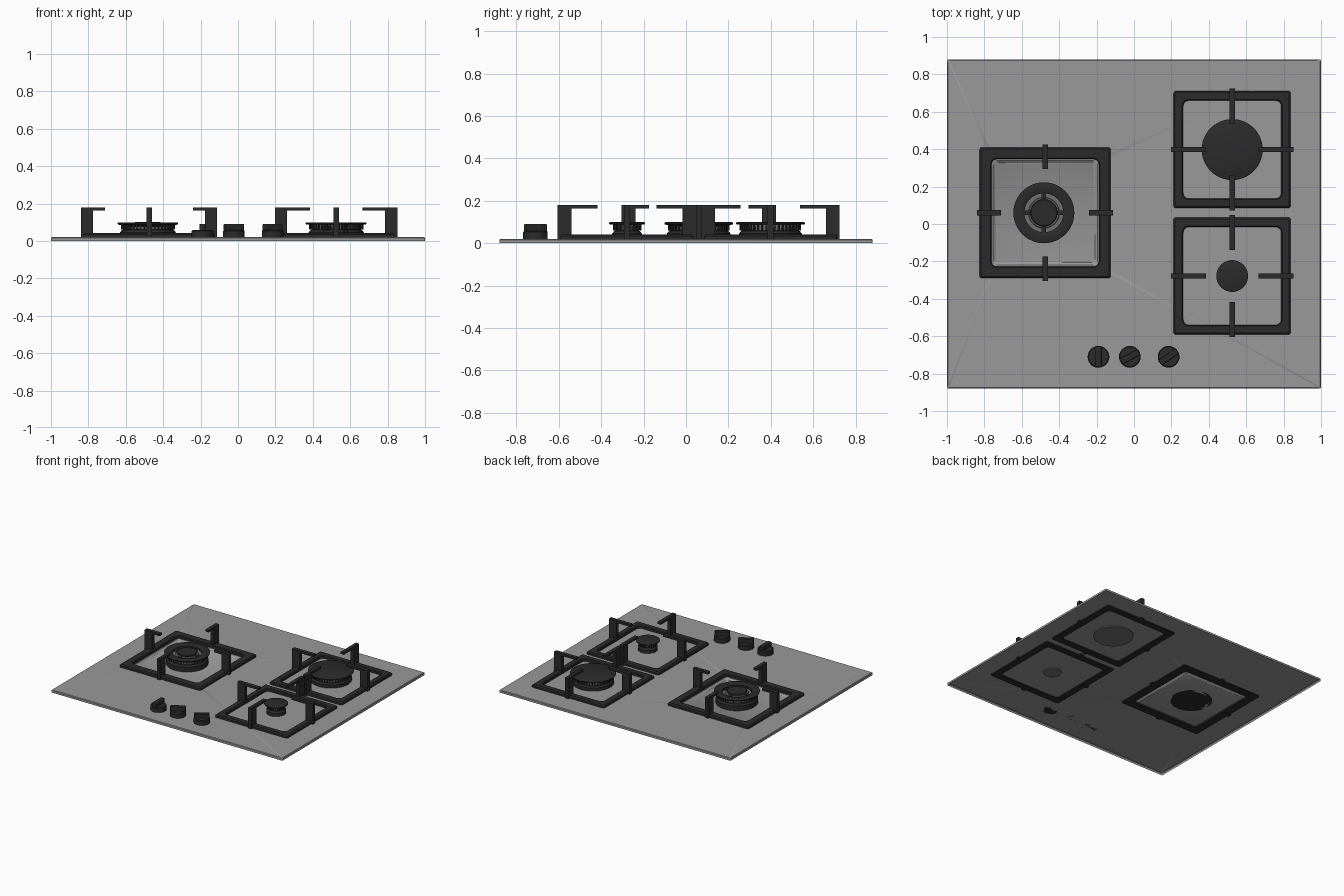
import bpy, bmesh
from math import pi, sin, cos, radians
from mathutils import Matrix, Vector

cube = bpy.data.objects.get("Cube")
if cube:
    bpy.data.objects.remove(cube)


def material(name, value):
    m = bpy.data.materials.new(name)
    m.use_nodes = True
    colour = (value, value, value, 1)
    m.diffuse_color = colour
    m.node_tree.nodes["Principled BSDF"].inputs["Base Color"].default_value = colour
    return m


STEEL = material("brushed steel", 0.32)
BLACK = material("black iron", 0.024)
METAL = material("burner metal", 0.17)


def finish(name, bm, mat, recalc=True):
    if recalc:
        bmesh.ops.recalc_face_normals(bm, faces=bm.faces)
    mesh = bpy.data.meshes.new(name)
    bm.to_mesh(mesh)
    bm.free()
    mesh.materials.append(mat)
    ob = bpy.data.objects.new(name, mesh)
    bpy.context.collection.objects.link(ob)
    bpy.ops.object.select_all(action='DESELECT')
    ob.select_set(True)
    bpy.context.view_layer.objects.active = ob
    bpy.ops.object.shade_smooth_by_angle(angle=radians(35))
    return ob


def rounded_rect(bm, cx, cy, hx, hy, r, z, steps=4):
    verts = []
    for q, (sx, sy) in enumerate([(1, 1), (-1, 1), (-1, -1), (1, -1)]):
        for i in range(steps + 1):
            a = (q + i / steps) * pi / 2
            verts.append(bm.verts.new((cx + sx * (hx - r) + r * cos(a),
                                       cy + sy * (hy - r) + r * sin(a), z)))
    return verts


def bridge(bm, a, b):
    n = len(a)
    for i in range(n):
        j = (i + 1) % n
        bm.faces.new((a[i], a[j], b[j], b[i]))


def lathe(name, cx, cy, profile, mat, segments=48):
    """Spin (radius, z) points; closed with flat ends."""
    bm = bmesh.new()
    loops = [[bm.verts.new((cx + r * cos(2 * pi * i / segments),
                            cy + r * sin(2 * pi * i / segments), z))
              for i in range(segments)] for r, z in profile]
    for a, b in zip(loops, loops[1:]):
        bridge(bm, a, b)
    bm.faces.new(loops[0])
    bm.faces.new(loops[-1])
    return finish(name, bm, mat)


def add_box(bm, centre, size, angle=0, pivot=(0, 0)):
    m = (Matrix.Translation((pivot[0], pivot[1], 0)) @ Matrix.Rotation(angle, 4, 'Z')
         @ Matrix.Translation(Vector(centre)) @ Matrix.Diagonal((*size, 1)))
    bmesh.ops.create_cube(bm, size=1, matrix=m)


# Pressed steel sheet: open skirt, flat top, recessed pan on the left
LX, LY = -0.475, 0.06
bm = bmesh.new()
loops = [rounded_rect(bm, 0, 0, 1, 0.88, 0.008, 0),
         rounded_rect(bm, 0, 0, 1, 0.88, 0.008, 0.016),
         rounded_rect(bm, 0, 0, 0.995, 0.875, 0.006, 0.02),
         rounded_rect(bm, LX, LY, 0.28, 0.28, 0.02, 0.02),
         rounded_rect(bm, LX, LY, 0.266, 0.266, 0.018, 0.008)]
for a, b in zip(loops, loops[1:]):
    bridge(bm, a, b)
bm.faces.new(loops[-1])
finish("hob_plate", bm, STEEL, recalc=False)


def grate(name, cx, cy, outer, inner, tip):
    # Square base frame with chamfered top edges
    bm = bmesh.new()
    rings = [rounded_rect(bm, cx, cy, h, h, r, z) for h, r, z in (
        (outer, 0.012, 0.013), (outer, 0.012, 0.034), (outer - 0.008, 0.01, 0.042),
        (inner + 0.006, 0.034, 0.042), (inner, 0.03, 0.036), (inner, 0.03, 0.013))]
    for a, b in zip(rings, rings[1:] + rings[:1]):
        bridge(bm, a, b)
    finish(name + "_frame", bm, BLACK)
    # Four hooked pan supports
    reach = outer + 0.014
    bm = bmesh.new()
    side = [(reach, 0.012), (reach, 0.18), (tip, 0.18), (tip, 0.163),
            (reach - 0.065, 0.163), (reach - 0.065, 0.012)]
    for k in range(4):
        turn = Matrix.Translation((cx, cy, 0)) @ Matrix.Rotation(k * pi / 2, 4, 'Z')
        a, b = [[bm.verts.new(turn @ Vector((x, w, z))) for x, z in side]
                for w in (-0.014, 0.014)]
        bridge(bm, a, b)
        bm.faces.new(a)
        bm.faces.new(b)
    finish(name + "_pan_supports", bm, BLACK)


def burner(name, cx, cy, r, teeth):
    body = r - 0.015
    lathe(name + "_cup", cx, cy, [(body - 0.006, 0.012), (body - 0.006, 0.022)], METAL)
    lathe(name + "_base", cx, cy, [(body, 0.021), (body, 0.045), (body - 0.01, 0.058),
                                   (body - 0.025, 0.062)], BLACK)
    lathe(name + "_flame_ring", cx, cy, [(body - 0.014, 0.06), (body - 0.008, 0.09)], METAL)
    bm = bmesh.new()
    for i in range(teeth):
        add_box(bm, (body - 0.009, 0, 0.075), (0.012, 0.007, 0.028),
                2 * pi * i / teeth, (cx, cy))
    finish(name + "_flame_teeth", bm, BLACK)


def cap(name, cx, cy, r):
    lathe(name + "_cap", cx, cy, [(r - 0.004, 0.088), (r, 0.091), (r, 0.096),
                                  (r - 0.006, 0.099)], BLACK)


# Right side burners
for name, y, r, teeth in (("rear_burner", 0.398, 0.163, 44), ("front_burner", -0.278, 0.085, 24)):
    grate(name, 0.525, y, 0.313, 0.262, 0.14)
    burner(name, 0.525, y, r, teeth)
    cap(name, 0.525, y, r)

# Left double ring burner
grate("wok_burner", LX, LY, 0.35, 0.287, 0.235)
WX = LX - 0.007
lathe("wok_burner_base", WX, LY, [(0.15, 0.008), (0.15, 0.045), (0.14, 0.058),
                                  (0.125, 0.062)], BLACK)
bm = bmesh.new()
for i in range(44):
    add_box(bm, (0.138, 0, 0.075), (0.012, 0.007, 0.028), 2 * pi * i / 44, (WX, LY))
finish("wok_burner_flame_teeth", bm, BLACK)
lathe("wok_burner_flame_ring", WX, LY, [(0.136, 0.06), (0.14, 0.078)], METAL)
bm = bmesh.new()
rings = [rounded_rect(bm, WX, LY, r, r, r, z, 12) for r, z in (
    (0.16, 0.088), (0.163, 0.096), (0.157, 0.099), (0.112, 0.099), (0.104, 0.094), (0.104, 0.076))]
bmesh.ops.remove_doubles(bm, verts=[], dist=0.0001)
for a, b in zip(rings, rings[1:] + rings[:1]):
    bridge(bm, a, b)
bmesh.ops.remove_doubles(bm, verts=bm.verts[:], dist=0.0001)
finish("wok_burner_outer_cap", bm, BLACK)
lathe("wok_burner_inner_ring", WX, LY, [(0.084, 0.076), (0.08, 0.09)], METAL)
lathe("wok_burner_inner_cap", WX, LY, [(0.07, 0.088), (0.073, 0.096), (0.068, 0.1)], BLACK)
bm = bmesh.new()
for k in range(4):
    add_box(bm, (0.09, 0, 0.084), (0.036, 0.024, 0.016), k * pi / 2, (WX, LY))
finish("wok_burner_spokes", bm, BLACK)

# Control knobs with a raised grip bar
for name, x, angle in (("left", -0.19, 90), ("middle", -0.022, 28), ("right", 0.185, 35)):
    lathe(name + "_knob", x, -0.71, [(0.058, 0.02), (0.058, 0.052), (0.053, 0.058)], BLACK, 32)
    bm = bmesh.new()
    add_box(bm, (0, 0, 0.073), (0.11, 0.034, 0.034), radians(angle), (x, -0.71))
    grip = finish(name + "_knob_grip", bm, BLACK)
    bevel = grip.modifiers.new("soft edges", 'BEVEL')
    bevel.width = 0.004
    bevel.segments = 2
